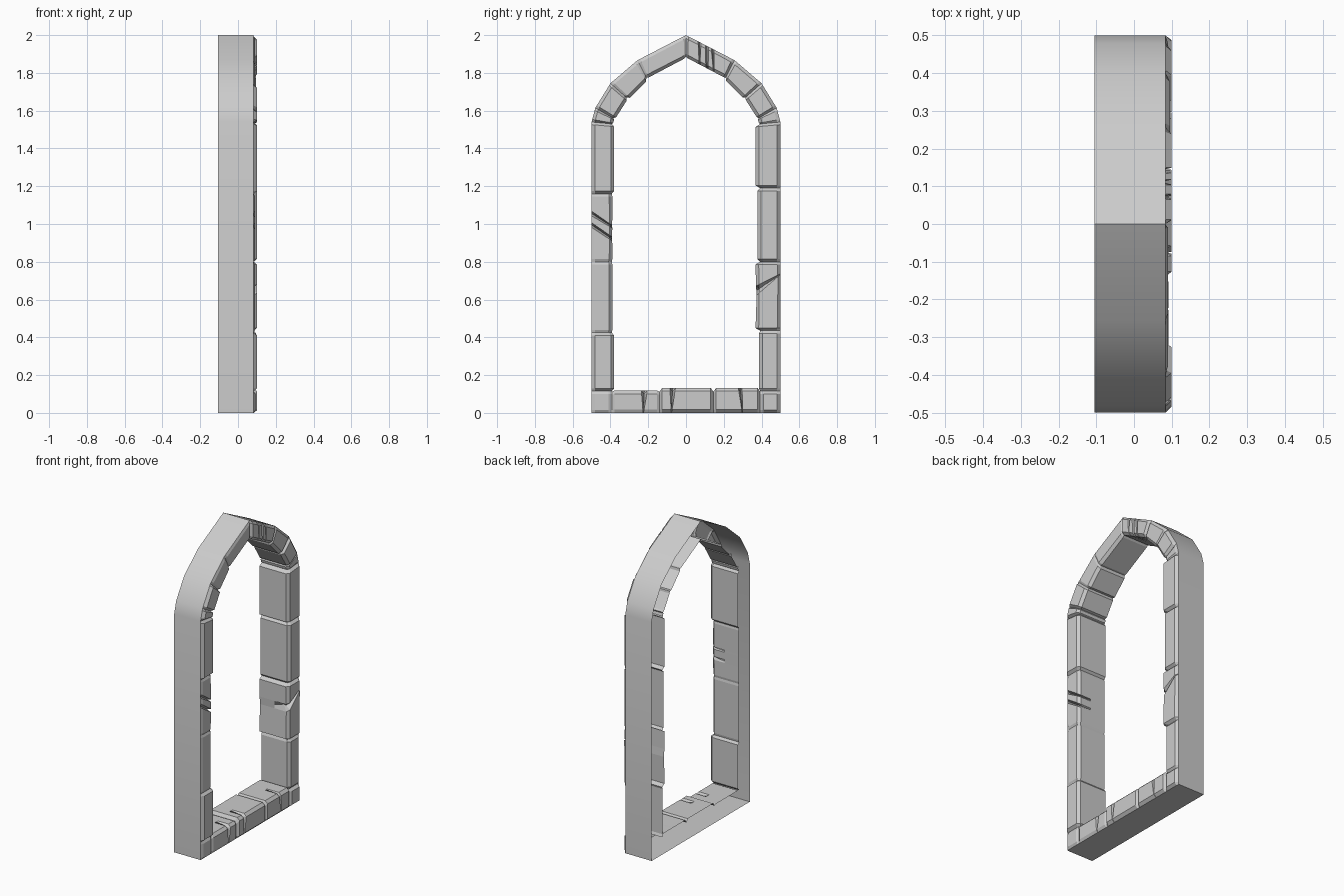
import bpy, bmesh
from mathutils import Vector

if "Cube" in bpy.data.objects:
    bpy.data.objects.remove(bpy.data.objects["Cube"])

BACK, GX, BEV = -0.105, 0.083, 0.017   # rear plane, seam plane, bevel size


def finish(name, bm):
    bmesh.ops.remove_doubles(bm, verts=bm.verts, dist=0.0003)
    me = bpy.data.meshes.new(name)
    bm.to_mesh(me)
    bm.free()
    ob = bpy.data.objects.new(name, me)
    bpy.context.collection.objects.link(ob)
    return ob


def add_stone(bm, oa, ob, ia, ib, fx, d, cracks=(), corner=False):
    """One chiselled stone: loft of cross-sections from outer edge to inner edge."""
    oa, ob, ia, ib = map(Vector, (oa, ob, ia, ib))
    length = max((ob - oa).length, 0.02)

    def section(t_out, t_in, kind):
        o, i = oa.lerp(ob, t_out), ia.lerp(ib, t_in)
        n = (i - o).normalized()
        if kind == 'seam':
            pts = [(GX, o), (GX, o + n * BEV), (GX, i - n * BEV), (GX - 0.008, i), (0, i), (BACK, i)]
        else:
            e = i + n * d
            f = fx if kind == 'face' else fx - 0.028
            c = e if kind == 'face' else e - n * 0.02
            pts = [(GX if kind == 'face' else GX - 0.012, o), (f, o + n * BEV), (f, e - n * BEV),
                   (f - BEV, c), (0, e), (BACK, e)]
        if corner:
            pts = pts[:3] + [(GX, i)]
        return [bm.verts.new((x, p.x, p.y)) for x, p in pts]

    b = min(0.014 / length, 0.25)
    secs = [section(0, 0, 'seam'), section(b, b, 'face')]
    for to, ti, wo, wi in cracks:
        secs += [section(to - wo, ti - wi, 'face'), section(to, ti, 'crack'), section(to + wo, ti + wi, 'face')]
    secs += [section(1 - b, 1 - b, 'face'), section(1, 1, 'seam')]
    faces = []
    for p, q in zip(secs, secs[1:]):
        for k in range(len(p) - 1):
            faces.append(bm.faces.new((p[k], p[k + 1], q[k + 1], q[k])))
    for f in faces:
        f.normal_update()
    if sum(f.normal.x * f.calc_area() for f in faces) < 0:
        bmesh.ops.reverse_faces(bm, faces=faces)


# arch profile, one half, from springing to apex (outer and inner)
outer = [(0.5, 1.54), (0.48, 1.615), (0.40, 1.745), (0.257, 1.867), (0, 2.0)]
inner = [(0.393, 1.53), (0.385, 1.56), (0.315, 1.67), (0.21, 1.775), (0, 1.885)]

# smooth outer band around the whole frame
bm = bmesh.new()
ring = [(0.5, 0)] + outer + [(-y, z) for y, z in outer[-2::-1]] + [(-0.5, 0)]
va = [bm.verts.new((BACK, y, z)) for y, z in ring]
vb = [bm.verts.new((GX, y, z)) for y, z in ring]
for k in range(len(ring)):
    j = (k + 1) % len(ring)
    f = bm.faces.new((va[k], va[j], vb[j], vb[k]))
    f.normal_update()
    if f.normal.dot(f.calc_center_median() - Vector((0, 0, 0.9))) < 0:
        f.normal_flip()
band = finish("outer_band", bm)
bpy.context.view_layer.objects.active = band
band.select_set(True)
bpy.ops.object.shade_smooth_by_angle(angle=0.6)

# post stones: side, seam heights, (front, inner offset, cracks)
posts = {
    "left_post": (-1, [0.115, 0.425, 0.80, 1.16, 1.54],
                  [(0.1, 0.012, ()), (0.09, 0.003, ()),
                   (0.09, 0.003, ((0.54, 0.34, 0.035, 0.03), (0.71, 0.52, 0.035, 0.02))),
                   (0.1, 0.012, ())]),
    "right_post": (1, [0.115, 0.435, 0.80, 1.19, 1.54],
                   [(0.095, 0.006, ()), (0.1, 0.025, ((0.82, 0.62, 0.005, 0.06),)),
                    (0.1, 0.014, ()), (0.1, 0.024, ())]),
}
for name, (s, zs, stones) in posts.items():
    bm = bmesh.new()
    for k, (fx, d, cr) in enumerate(stones):
        z0, z1 = zs[k], zs[k + 1]
        zi = 1.53 if k == 3 else z1
        add_stone(bm, (s * 0.5, z0), (s * 0.5, z1), (s * 0.393, z0), (s * 0.393, zi), fx, d, cr)
    finish(name + "_stones", bm)

# arch stones
top_cracks = ((0.45, 0.30, 0.03, 0.01), (0.57, 0.47, 0.03, 0.03), (0.72, 0.66, 0.03, 0.01))
arches = {
    "left_arch": (-1, [(0.1, 0.006, ()), (0.1, 0.01, ()), (0.09, 0.014, ()), (0.09, 0.005, ())]),
    "right_arch": (1, [(0.09, 0.006, ()), (0.1, 0.006, ()), (0.095, 0.01, ()), (0.1, 0.003, top_cracks)]),
}
for name, (s, stones) in arches.items():
    bm = bmesh.new()
    for k, (fx, d, cr) in enumerate(stones):
        quad = [(s * y, z) for y, z in (outer[k], outer[k + 1], inner[k], inner[k + 1])]
        add_stone(bm, *quad, fx, d, cr)
    finish(name + "_stones", bm)

# sill stones
bm = bmesh.new()
sill = [(-0.393, -0.14, 0.092, 0.006, ((0.66, 0.68, 0.004, 0.06),)),
        (-0.14, 0.145, 0.1, 0.02, ((0.22, 0.24, 0.003, 0.045),)),
        (0.145, 0.393, 0.1, 0.02, ((0.62, 0.58, 0.003, 0.035),))]
for y0, y1, fx, d, cr in sill:
    add_stone(bm, (y0, 0), (y1, 0), (y0, 0.112), (y1, 0.112), fx, d, cr)
finish("sill_stones", bm)

# corner blocks joining sill and posts
bm = bmesh.new()
for s, fx in ((-1, 0.092), (1, 0.1)):
    add_stone(bm, (s * 0.5, 0), (s * 0.5, 0.115), (s * 0.393, 0), (s * 0.393, 0.115), fx, 0, corner=True)
finish("corner_blocks", bm)
